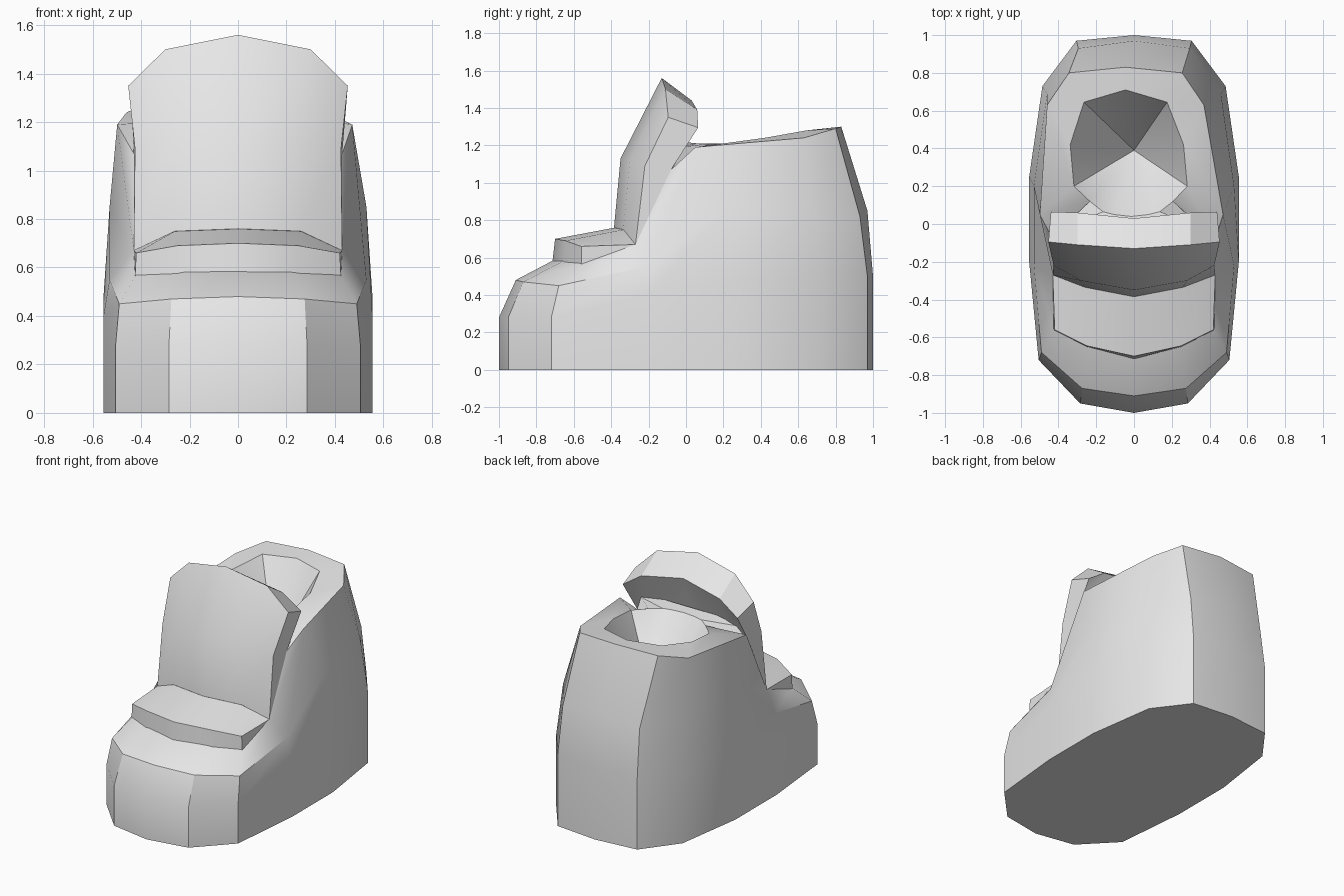
import bpy
import bmesh
from math import radians
from mathutils import Vector

cube = bpy.data.objects.get("Cube")
if cube:
    bpy.data.objects.remove(cube, do_unlink=True)

# One plain material for the whole shoe
grey = bpy.data.materials.new("light_grey")
grey.use_nodes = True
colour = (0.8, 0.8, 0.8, 1)
grey.diffuse_color = colour
grey.node_tree.nodes["Principled BSDF"].inputs["Base Color"].default_value = colour


def mirror_point(point):
    return (-point[0], point[1], point[2])


def closed_ring(half):
    """Half outline from toe to heel, completed on the other side."""
    return half + [mirror_point(p) for p in reversed(half[1:-1])]


def across(sections):
    """Sections from the middle to the side, completed on the other side."""
    other = [[mirror_point(p) for p in s] for s in reversed(sections[1:])]
    return other + sections


def loft(name, rings, cap_start=True, cap_end=True, skew=None):
    """Skin closed rings of equal length; coincident points are shared."""
    bm = bmesh.new()
    shared = {}

    def vert(point):
        key = tuple(round(c, 4) for c in point)
        if key not in shared:
            shared[key] = bm.verts.new(key)
        return shared[key]

    def face(points):
        corners = list(dict.fromkeys(vert(p) for p in points))
        if len(corners) > 2 and not bm.faces.get(corners):
            bm.faces.new(corners)

    for low, high in zip(rings, rings[1:]):
        count = len(low)
        for i in range(count):
            j = (i + 1) % count
            face((low[i], low[j], high[j], high[i]))
    if cap_start:
        face(rings[0])
    if cap_end:
        face(rings[-1])
    if skew:
        for v in bm.verts:
            v.co += skew(v.co)
    bmesh.ops.recalc_face_normals(bm, faces=bm.faces)
    mesh = bpy.data.meshes.new(name)
    bm.to_mesh(mesh)
    bm.free()
    mesh.materials.append(grey)
    obj = bpy.data.objects.new(name, mesh)
    bpy.context.collection.objects.link(obj)
    bpy.ops.object.select_all(action="DESELECT")
    obj.select_set(True)
    bpy.context.view_layer.objects.active = obj
    bpy.ops.object.shade_smooth_by_angle(angle=radians(30))
    return obj


# Shoe body: the sole outline runs from toe to heel, with rings rising from it
outline = [(0, -1), (.285, -.95), (.505, -.72), (.555, -.2),
           (.555, .25), (.485, .73), (.305, .97), (0, 1)]
wall_height = [.28, .28, .28, .4, .48, .5, .5, .5]
sole = [(x, y, 0) for x, y in outline]
wall = [(x, y, z) for (x, y), z in zip(outline, wall_height)]
shoulder = [(0, -.91, .48), (.275, -.87, .47), (.49, -.68, .45), (.53, -.22, .55),
            (.53, .2, .85), (.46, .69, .84), (.295, .93, .82), (0, .97, .85)]

# Collar rim, shared by the three upper rings
collar = [(.485, .05, 1.19), (.415, .63, 1.24), (.3, .8, 1.29), (0, .83, 1.3)]
ankle = (.43, -.27, .67)
vamp = [(0, -.71, .585), (.22, -.66, .58), (.42, -.56, .57), ankle] + collar
instep = [(x, -.25, .67) for x in (0, .2, .4)] + [ankle] + collar
throat = [(0, -.03, 1.22), (.2, -.03, 1.22), (.38, -.03, 1.19),
          (.43, -.08, 1.07)] + collar

# Foot opening, narrowing to a point inside
opening = [(0, .04, 1.21), (.09, .05, 1.21), (.15, .065, 1.21), (.22, .12, 1.21),
           (.3, .2, 1.21), (.3, .42, 1.24), (.22, .645, 1.28), (0, .71, 1.285)]
inside_point = [(0, .39, .8)] * len(outline)


def collar_lean(co):
    """The collar sits slightly toward one side, more so at the heel."""
    if co.z < 1.1:
        return Vector((0, 0, 0))
    return Vector((-.045 * min(1, max(.3, co.y / .5)), 0, 0))


body_rings = [sole, wall, shoulder, vamp, instep, throat, opening]
loft("shoe_body", [closed_ring(r) for r in body_rings] +
     [inside_point + inside_point[2:]], cap_end=False, skew=collar_lean)

# Tongue: sections run up the front, over the top and down the back
tongue_middle = [(0, -.385, .76), (0, -.35, 1.13), (0, -.13, 1.56),
                 (0, .03, 1.44), (0, -.05, 1.21), (0, -.24, .66)]
tongue_quarter = [(.26, -.335, .75), (.28, -.3, 1.12), (.3, -.11, 1.5),
                  (.3, .06, 1.39), (.28, -.04, 1.19), (.26, -.24, .66)]
tongue_side = [ankle, (.425, -.22, 1.09), (.453, -.095, 1.35),
               (.44, .065, 1.295), (.43, -.08, 1.07), ankle]
loft("tongue", across([tongue_middle, tongue_quarter, tongue_side]))

# Raised step in front of the tongue
step_middle = [(0, -.715, .57), (0, -.7, .7), (0, -.38, .76), (0, -.38, .55)]
step_quarter = [(.25, -.65, .565), (.25, -.645, .69), (.26, -.33, .75), (.26, -.33, .55)]
step_side = [(.425, -.56, .56), (.42, -.56, .66), ankle, (.42, -.28, .6)]
loft("instep_step", across([step_middle, step_quarter, step_side]))
